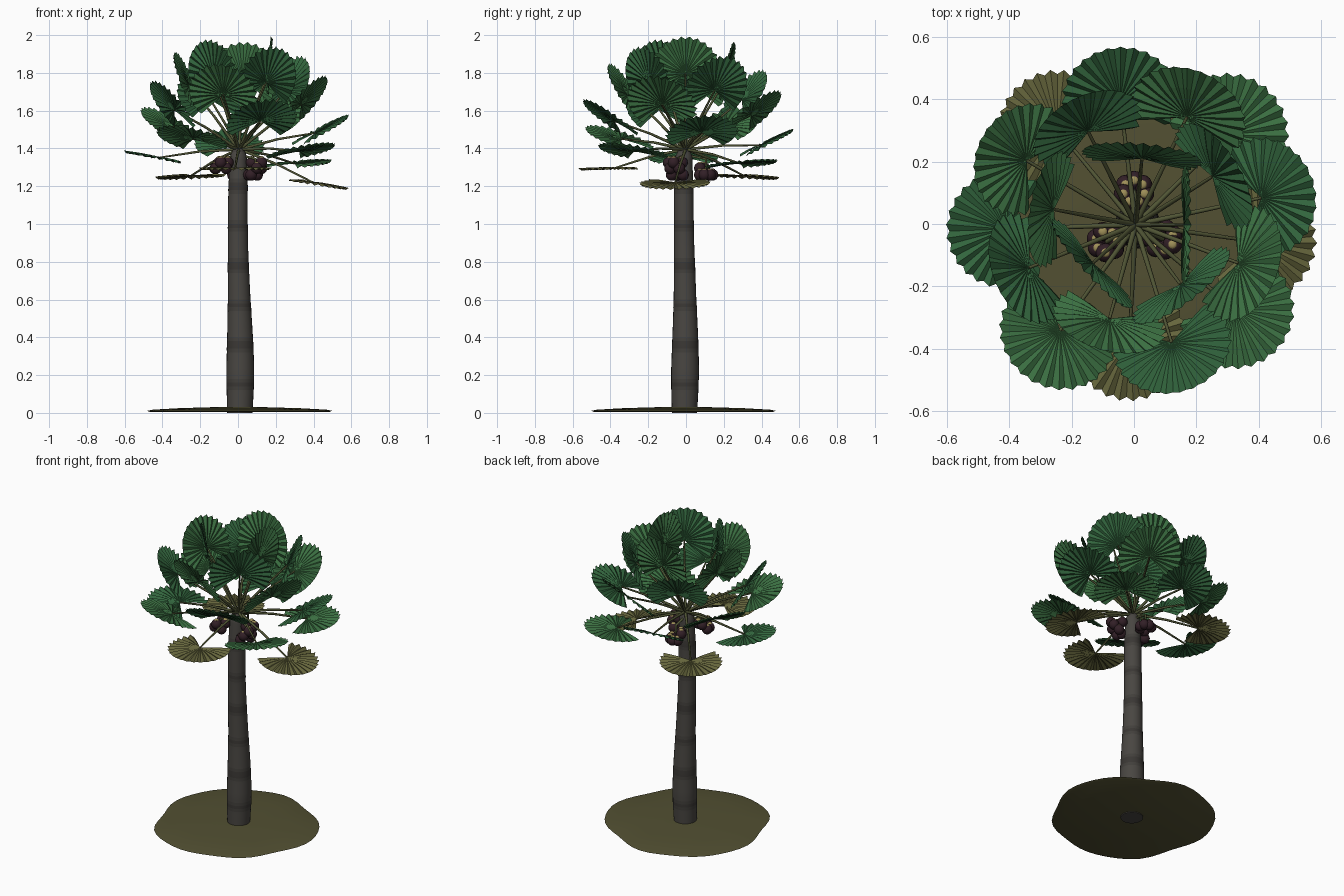
import bpy, bmesh, math, random
from mathutils import Matrix, Vector

cube = bpy.data.objects.get("Cube")
if cube:
    bpy.data.objects.remove(cube, do_unlink=True)
random.seed(4)


def material(name, r, g, b):
    m = bpy.data.materials.new(name)
    m.use_nodes = True
    m.diffuse_color = (r, g, b, 1)
    bsdf = m.node_tree.nodes["Principled BSDF"]
    bsdf.inputs["Base Color"].default_value = (r, g, b, 1)
    bsdf.inputs["Roughness"].default_value = 0.8
    return m


bark = material("bark", 0.066, 0.061, 0.054)
bark_mid = material("bark_mid", 0.054, 0.05, 0.044)
bark_dark = material("bark_dark", 0.042, 0.038, 0.034)
soil = material("soil", 0.085, 0.08, 0.032)
stalk = material("stalk", 0.08, 0.09, 0.035)
old_leaf = material("old_leaf", 0.13, 0.13, 0.045)
greens = [material("leaf_deep", 0.032, 0.13, 0.047),
          material("leaf_fresh", 0.042, 0.155, 0.052)]
fruit_skin = material("fruit_skin", 0.032, 0.014, 0.02)
fruit_cap = material("fruit_cap", 0.35, 0.28, 0.10)


def finish(bm, name, mats, smooth=False):
    bmesh.ops.recalc_face_normals(bm, faces=bm.faces)
    mesh = bpy.data.meshes.new(name)
    bm.to_mesh(mesh)
    bm.free()
    for m in mats:
        mesh.materials.append(m)
    ob = bpy.data.objects.new(name, mesh)
    bpy.context.collection.objects.link(ob)
    if smooth:
        bpy.ops.object.select_all(action='DESELECT')
        ob.select_set(True)
        bpy.context.view_layer.objects.active = ob
        bpy.ops.object.shade_smooth_by_angle(angle=math.radians(50))


def skin(bm, rings, mat_of=lambda i: 0):
    """Join rings of points with quads and cap both ends."""
    loops = [[bm.verts.new(p) for p in ring] for ring in rings]
    n = len(loops[0])
    for i, (a, b) in enumerate(zip(loops, loops[1:])):
        for k in range(n):
            f = bm.faces.new((a[k], a[(k + 1) % n], b[(k + 1) % n], b[k]))
            f.material_index = mat_of(i)
    bm.faces.new(loops[0])
    bm.faces.new(loops[-1])


def interpolate(points, t):
    for (a, va), (b, vb) in zip(points, points[1:]):
        if t <= b:
            return va + (vb - va) * (t - a) / (b - a)
    return points[-1][1]


# Ground patch: thin, low mound with an uneven rim
def ground_ring(scale, z):
    ring = []
    for k in range(48):
        a = math.tau * k / 48
        r = scale * (0.482 + 0.014 * math.sin(3 * a + 1) + 0.010 * math.sin(5 * a)
                     + 0.006 * math.sin(8 * a + 2))
        ring.append((r * math.cos(a), r * math.sin(a) - 0.015, z))
    return ring


bm = bmesh.new()
skin(bm, [ground_ring(s, z) for s, z in
          [(0.97, 0.005), (1, 0.011), (0.94, 0.017), (0.65, 0.025), (0.3, 0.03)]])
finish(bm, "ground_patch", [soil], True)

# Trunk: swollen foot, slight sway and soft dark leaf-scar bands
trunk_top = 1.4
girth = [(0, 0.067), (0.1, 0.071), (0.22, 0.074), (0.36, 0.070), (0.6, 0.060),
         (0.9, 0.053), (1.2, 0.051), (1.36, 0.044), (trunk_top, 0.026)]
steps = 70
rings, tones = [], []
for i in range(steps + 1):
    z = trunk_top * i / steps
    off = abs((z - 0.14 + 0.105) % 0.21 - 0.105)
    tones.append(2 if off < 0.012 else 1 if off < 0.035 else 0)
    r = interpolate(girth, z) + 0.001 * math.exp(-(off / 0.015) ** 2)
    cx = 0.010 * (1 - z / trunk_top) + 0.004 * math.sin(5 * z)
    cy = -0.008 + 0.004 * math.sin(4 * z)
    rings.append([(cx + r * math.cos(math.tau * k / 24),
                   cy + r * math.sin(math.tau * k / 24), z) for k in range(24)])
bm = bmesh.new()
skin(bm, rings, lambda i: tones[i])
finish(bm, "trunk", [bark, bark_mid, bark_dark], True)


def rod(name, points, radii, mat):
    curve = bpy.data.curves.new(name, 'CURVE')
    curve.dimensions = '3D'
    curve.bevel_depth = 1
    curve.bevel_resolution = 1
    curve.use_fill_caps = True
    s = curve.splines.new('POLY')
    s.points.add(len(points) - 1)
    for p, co, r in zip(s.points, points, radii):
        p.co = (*co, 1)
        p.radius = r
    curve.materials.append(mat)
    ob = bpy.data.objects.new(name, curve)
    bpy.context.collection.objects.link(ob)


def fan_blade(name, frame, radius, mat):
    """Pleated fan: ridges end in points, valleys in notches."""
    bm = bmesh.new()
    segments = 20
    spread = math.radians(130)
    hub = bm.verts.new(frame @ Vector((0, 0, 0)))
    inner, outer = [], []
    for k in range(2 * segments + 1):
        a = spread * (k / segments - 1)
        ridge = k % 2
        r = radius * (1 if ridge else 0.93) * (1 - 0.06 * (a / spread) ** 2)
        fold = 0.006 if ridge else -0.006
        for ring, t, sag in ((inner, 0.6, 0), (outer, 1, -0.006)):
            p = Vector((r * t * math.cos(a), r * t * math.sin(a), fold * t + sag))
            ring.append(bm.verts.new(frame @ p))
    for k in range(2 * segments):
        bm.faces.new((hub, inner[k], inner[k + 1]))
        bm.faces.new((inner[k], outer[k], outer[k + 1], inner[k + 1]))
    finish(bm, name, [mat])


# Crown: golden-angle spiral, drooping old leaves up to upright young ones
crown = Vector((0.005, -0.002, 1.405))
leaf_count = 22
reach = {0: 0.435, 2: 0.385, 6: 0.40}
extra_tilt = {6: 8, 12: 8}
for i in range(leaf_count):
    azimuth = math.radians(-8 + 137.5 * i)
    rise = math.radians(-25 + 4.45 * i)
    tilt = rise + math.radians(17 + extra_tilt.get(i, random.uniform(-2, 2)))
    out = Vector((math.cos(azimuth), math.sin(azimuth), 0))
    up = Vector((0, 0, 1))
    hub = crown + reach.get(i, 0.42) * (out * math.cos(rise) + up * math.sin(rise))
    start = crown + out * 0.004 - up * 0.01
    middle = (start + hub) / 2 + up * 0.01
    rod(f"petiole_{i + 1}", [start, middle, hub], [0.009, 0.007, 0.005], stalk)
    frame = (Matrix.Translation(hub) @ Matrix.Rotation(azimuth, 4, 'Z')
             @ Matrix.Rotation(-tilt, 4, 'Y'))
    mat = old_leaf if i < 3 else greens[i % 2]
    fan_blade(f"fan_leaf_{i + 1}", frame, random.uniform(0.194, 0.204), mat)

# Fruit: three hanging bunches of round fruit with pale caps
for c, degrees in enumerate((90, 213, 332)):
    a = math.radians(degrees)
    centre = Vector((0.105 * math.cos(a), 0.105 * math.sin(a), 1.295))
    rod(f"bunch_stalk_{c + 1}",
        [crown - Vector((0, 0, 0.04)), centre + Vector((0, 0, 0.05)), centre],
        [0.008, 0.007, 0.006], stalk)
    skins, caps = bmesh.new(), bmesh.new()
    for k in range(7):
        b = a + math.tau * k / 7
        pos = centre + Vector((0.035 * math.cos(b), 0.035 * math.sin(b),
                               random.choice((-0.035, 0, 0.03))))
        bmesh.ops.create_uvsphere(skins, u_segments=14, v_segments=10, radius=0.031,
                                  matrix=Matrix.Translation(pos))
        bmesh.ops.create_uvsphere(caps, u_segments=10, v_segments=6, radius=0.014,
                                  matrix=Matrix.Translation(pos + Vector((0, 0, 0.028)))
                                  @ Matrix.Diagonal((1, 1, 0.45, 1)))
    finish(skins, f"fruit_bunch_{c + 1}", [fruit_skin], True)
    finish(caps, f"fruit_caps_{c + 1}", [fruit_cap], True)
